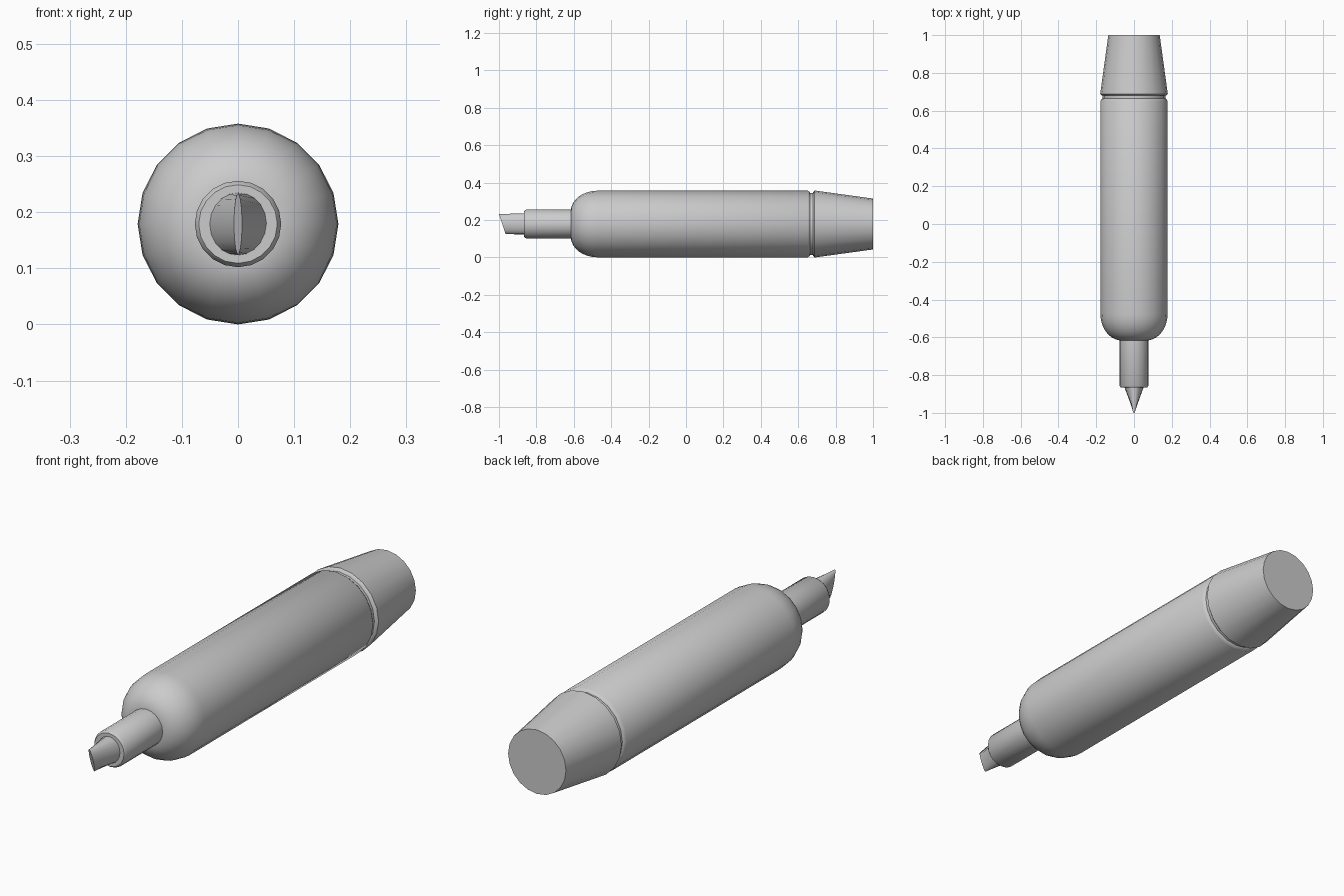
import bpy, bmesh, math

if "Cube" in bpy.data.objects:
    bpy.data.objects.remove(bpy.data.objects["Cube"])

SIDES = 20
AXIS_Z = 0.179


def ring(bm, y, r):
    return [bm.verts.new((r * math.sin(2 * math.pi * i / SIDES), y,
                          AXIS_Z + r * math.cos(2 * math.pi * i / SIDES)))
            for i in range(SIDES)]


def lathe(name, profile, shape_end=None):
    """Closed solid turned around the y axis from (y, radius) pairs."""
    bm = bmesh.new()
    rings = [ring(bm, y, r) for y, r in profile]
    if shape_end:
        for v in rings[0]:
            shape_end(v)
    for a, b in zip(rings, rings[1:]):
        for i in range(SIDES):
            j = (i + 1) % SIDES
            bm.faces.new((a[i], a[j], b[j], b[i]))
    bm.faces.new(rings[0])
    bm.faces.new(rings[-1])
    bmesh.ops.recalc_face_normals(bm, faces=bm.faces)
    mesh = bpy.data.meshes.new(name)
    bm.to_mesh(mesh)
    bm.free()
    obj = bpy.data.objects.new(name, mesh)
    bpy.context.collection.objects.link(obj)
    bpy.ops.object.select_all(action='DESELECT')
    obj.select_set(True)
    bpy.context.view_layer.objects.active = obj
    bpy.ops.object.shade_smooth_by_angle(angle=math.radians(35))
    return obj


# Barrel with rounded shoulder, thin groove and tapered end plug
shoulder = [(-0.475 - 0.142 * math.cos(t), 0.065 + 0.113 * math.sin(t))
            for t in (math.radians(5 + 85 * k / 8) for k in range(9))]
lathe("barrel", shoulder + [(0.652, 0.178), (0.662, 0.171), (0.664, 0.166),
                            (0.679, 0.166), (0.681, 0.172), (0.688, 0.179),
                            (1.0, 0.136)])

# Nib holder
lathe("nib_holder", [(-0.865, 0.070), (-0.855, 0.077), (-0.60, 0.077)])


# Chisel nib: the end ring is pinched in x and cut at a slant
def chisel(v):
    v.co.x *= 0.13
    v.co.y = -1.0 + (AXIS_Z + 0.054 - v.co.z) * 0.33


lathe("chisel_nib", [(-1.0, 0.054), (-0.85, 0.056)], chisel)
